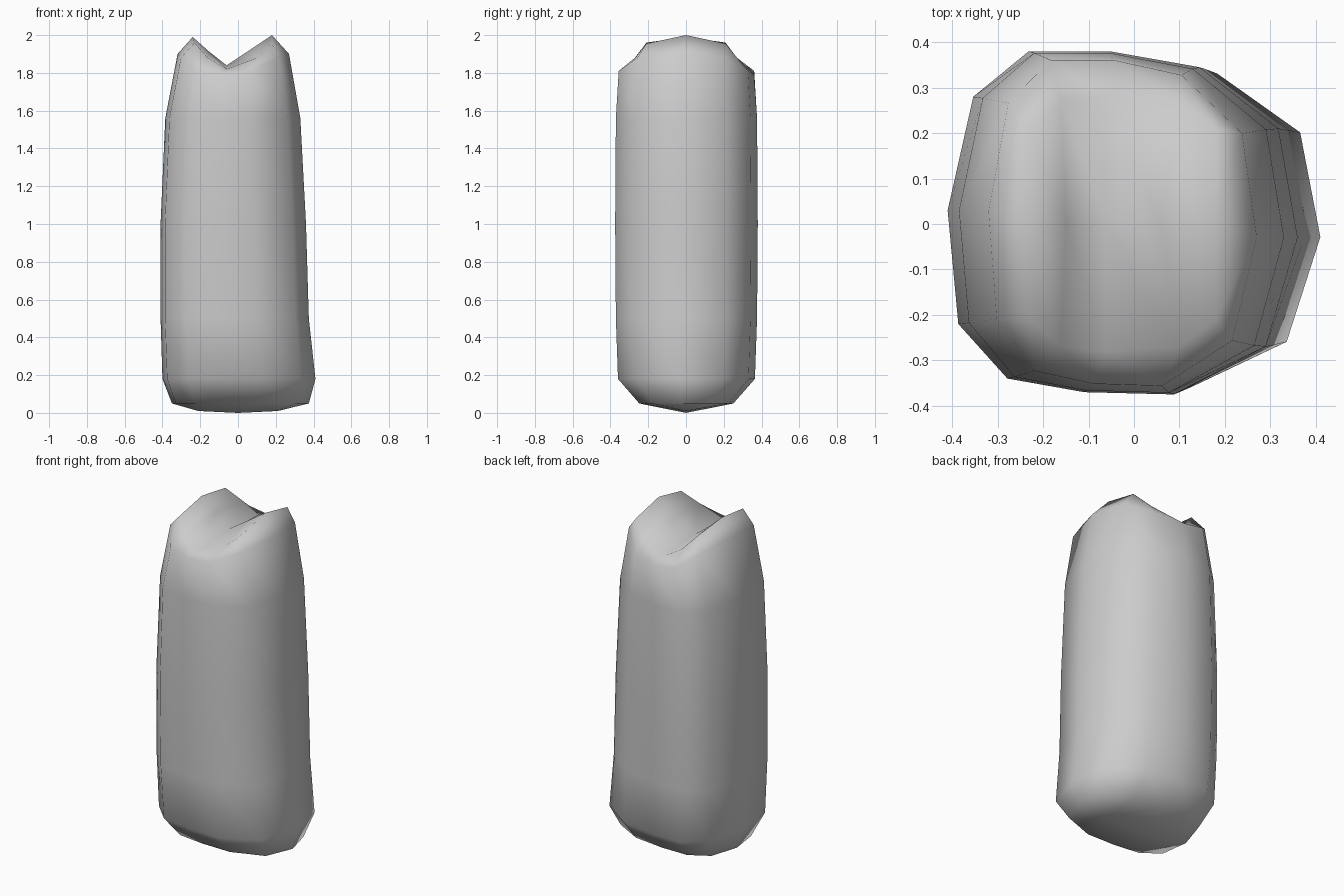
import bpy
import bmesh

default = bpy.data.objects.get("Cube")
if default:
    bpy.data.objects.remove(default, do_unlink=True)

# One plain grey for the whole body
grey = bpy.data.materials.new("plain grey")
grey.use_nodes = True
colour = (0.6, 0.6, 0.6, 1)
grey.diffuse_color = colour
grey.node_tree.nodes["Principled BSDF"].inputs["Base Color"].default_value = colour

# Twelve-sided cross-section, clockwise from the -x side
outline = [(-.41, .03), (-.35, .28), (-.22, .38), (-.03, .38), (.18, .345), (.365, .21),
           (.41, -.03), (.335, -.27), (.12, -.375), (-.09, -.37), (-.27, -.34), (-.385, -.22)]
sides = len(outline)

# Height, -x edge, +x edge and depth scale of each ring
rings = [(.05, -.35, .375, .66), (.18, -.40, .41, .96), (.5, -.41, .375, .99),
         (1.0, -.41, .36, 1), (1.56, -.385, .33, .99)]

bm = bmesh.new()


def fit(left, right, depth):
    half, mid = (right - left) / 2, (right + left) / 2
    return [(mid + x / .41 * half, y * depth) for x, y in outline]


def add_ring(points):
    return [bm.verts.new(p) for p in points]


def bridge(a, b):
    for i in range(sides):
        j = (i + 1) % sides
        bm.faces.new((a[i], a[j], b[j], b[i]))


def cap(ring, middle):
    # Two rows of quads meeting along a centre line from side to side
    centre = [ring[0]] + [bm.verts.new(p) for p in middle] + [ring[6]]
    back = ring[1:6]
    front = [ring[11 - k] for k in range(5)]
    for a, b in ((back, centre), (centre, front)):
        for k in range(4):
            bm.faces.new((a[k], a[k + 1], b[k + 1], b[k]))


# Body walls
loops = [add_ring([(x, y, z) for x, y in fit(l, r, d)]) for z, l, r, d in rings]

# Rim: higher on the two long sides than at the open ends of the groove
rim_z = [1.9, 1.88, 1.81, 1.79, 1.81, 1.88]
loops.append(add_ring([(x, y, rim_z[i % 6]) for i, (x, y) in enumerate(fit(-.32, .27, .95))]))

# Crests of the two ridges and the groove ends between them
crest = [(-.24, 0, 1.99), (-.23, .21, 1.96), (-.16, .27, 1.88), (-.06, .28, 1.82),
         (.10, .27, 1.88), (.18, .21, 1.955), (.18, 0, 2.0)]
crest += [(x, -y, z) for x, y, z in reversed(crest[1:6])]
loops.append(add_ring(crest))

for lower, upper in zip(loops, loops[1:]):
    bridge(lower, upper)

# Groove floor and keeled underside
cap(loops[-1], [(-.15, 0, 1.91), (-.06, 0, 1.84), (.06, 0, 1.92)])
cap(loops[0], [(-.21, 0, .01), (0, 0, 0), (.21, 0, .01)])

bmesh.ops.recalc_face_normals(bm, faces=bm.faces)
for face in bm.faces:
    face.smooth = True

mesh = bpy.data.meshes.new("grooved_body")
bm.to_mesh(mesh)
bm.free()
mesh.materials.append(grey)
body = bpy.data.objects.new("grooved_body", mesh)
bpy.context.collection.objects.link(body)
